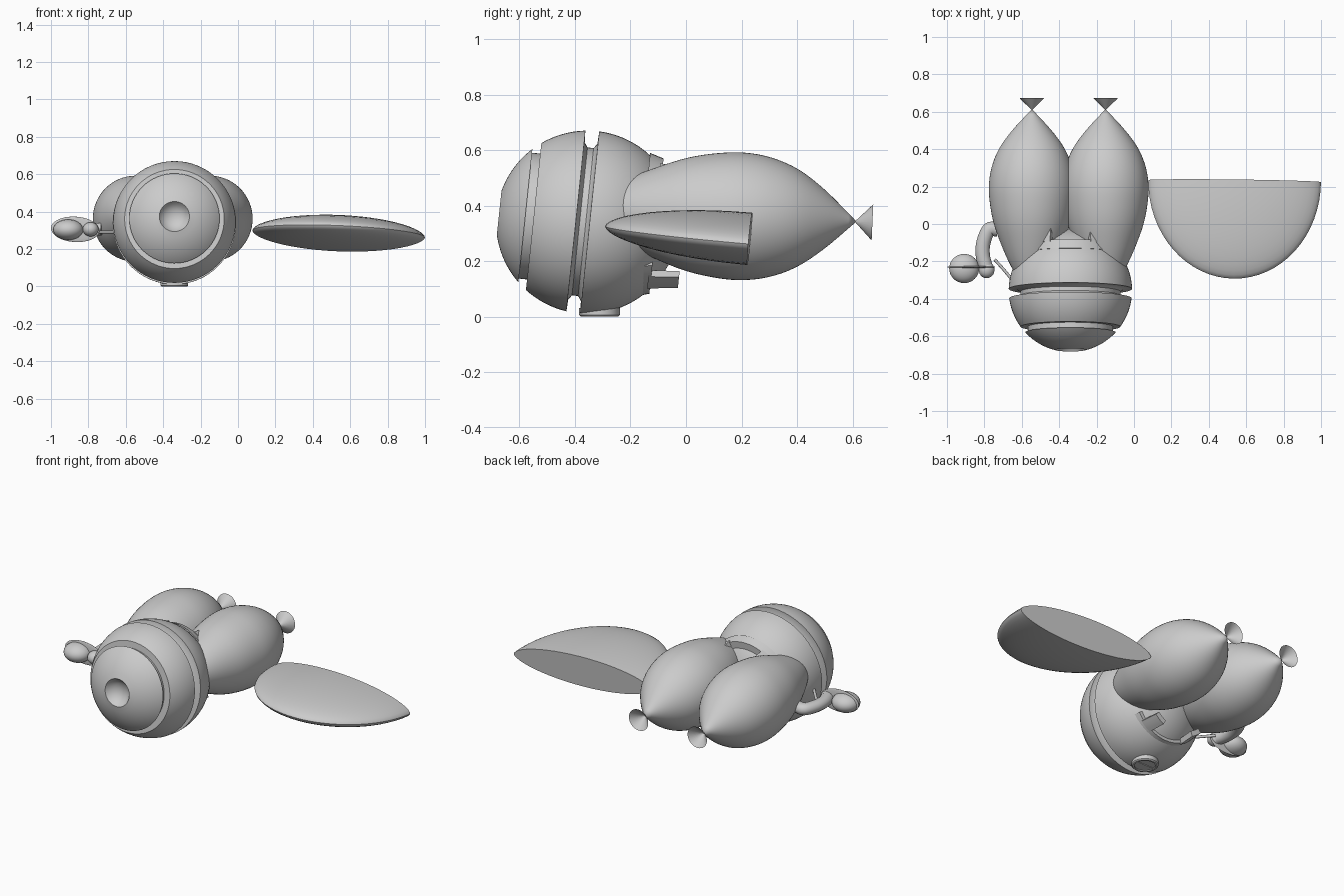
import bpy, bmesh, math
from mathutils import Vector, Matrix

cube = bpy.data.objects.get("Cube")
if cube:
    bpy.data.objects.remove(cube)

grey = bpy.data.materials.new("plain_grey")
grey.use_nodes = True
grey.diffuse_color = (0.6, 0.6, 0.6, 1)
grey.node_tree.nodes["Principled BSDF"].inputs["Base Color"].default_value = (0.6, 0.6, 0.6, 1)

TILT = math.radians(-6)
CX = -0.34                      # centre line of the hull
HULL = Vector((CX, -0.355, 0.34))
R = 0.33


def finish(name, bm, loc=(0, 0, 0), rot=(0, 0, 0), angle=35):
    mesh = bpy.data.meshes.new(name)
    bm.to_mesh(mesh)
    bm.free()
    ob = bpy.data.objects.new(name, mesh)
    bpy.context.collection.objects.link(ob)
    ob.location, ob.rotation_euler = loc, rot
    mesh.materials.append(grey)
    bpy.ops.object.select_all(action='DESELECT')
    ob.select_set(True)
    bpy.context.view_layer.objects.active = ob
    bpy.ops.object.shade_smooth_by_angle(angle=math.radians(angle))
    return ob


def lathe(name, profile, loc, rot=(0, 0, 0), steps=64):
    """Spin (y, radius) points around the local y axis."""
    bm = bmesh.new()
    verts = [bm.verts.new((r, y, 0)) for y, r in profile]
    edges = [bm.edges.new(pair) for pair in zip(verts, verts[1:])]
    bmesh.ops.spin(bm, geom=verts + edges, cent=(0, 0, 0), axis=(0, 1, 0),
                   angle=math.tau, steps=steps, use_merge=True)
    bmesh.ops.remove_doubles(bm, verts=bm.verts, dist=0.0002)
    bmesh.ops.recalc_face_normals(bm, faces=bm.faces)
    return finish(name, bm, loc, rot)


def arc(y0, y1, n):
    ys = [y0 + (y1 - y0) * i / n for i in range(n + 1)]
    return [(y, math.sqrt(max(R * R - y * y, 0))) for y in ys]


def ellipsoid(name, loc, radii, rot=(0, 0, 0)):
    bm = bmesh.new()
    bmesh.ops.create_uvsphere(bm, u_segments=32, v_segments=16, radius=1)
    bmesh.ops.scale(bm, vec=radii, verts=bm.verts)
    return finish(name, bm, loc, rot)


def smooth_curve(points, n=6):
    """Catmull-Rom through the points."""
    pts = [Vector(p) for p in points]
    pts = [pts[0] * 2 - pts[1]] + pts + [pts[-1] * 2 - pts[-2]]
    out = []
    for a, b, c, d in zip(pts, pts[1:], pts[2:], pts[3:]):
        for i in range(n):
            t = i / n
            out.append(b + (c - a) * t / 2 + (a * 2 - b * 5 + c * 4 - d) * t * t / 2
                       + (b * 3 - a - c * 3 + d) * t ** 3 / 2)
    return out + [pts[-2]]


# Round hull: two grooves and a dished nose
def back_angle(i, n):
    return math.pi / 2 * i / n


profile = [(R * math.cos(back_angle(i, 16)), R * math.sin(back_angle(i, 16))) for i in range(16)]
profile += [(0.008, R), (0.006, 0.285), (-0.006, 0.268), (-0.028, 0.268), (-0.04, 0.285)]
profile += arc(-0.042, -0.195, 10)
profile += [(-0.195, 0.228), (-0.225, 0.228)]
profile += arc(-0.225, -0.32, 10)
profile += [(-0.30, 0.068), (-0.282, 0.045), (-0.274, 0.02), (-0.272, 0)]
lathe("hull", profile, HULL, (TILT, 0, 0))

# Twin tapered engine bodies with flared nozzles
ENGINE = [(-0.32, 0), (-0.31, 0.04), (-0.27, 0.085), (-0.2, 0.125), (-0.1, 0.168),
          (0, 0.203), (0.1, 0.223), (0.2, 0.23), (0.3, 0.216), (0.4, 0.177),
          (0.5, 0.106), (0.615, 0)]
for side, x in (("left", -0.152), ("right", -0.546)):
    shape = [(p[0], max(p[1], 0)) for p in smooth_curve([(y, r, 0) for y, r in ENGINE], 4)]
    lathe(side + "_engine", shape, (x, 0, 0.37), (-0.045, 0, 0))
    lathe(side + "_nozzle", [(0, 0.002), (0.062, 0.065)], (x, 0.61, 0.342), (-0.045, 0, 0), 32)


# Collar bands with two tabs each, behind the hull above and below
def shell(name, a0, a1, y0, y1, inner, outer, steps):
    """Curved plate around the hull axis; angles from straight up."""
    bm = bmesh.new()
    ring = [bm.verts.new((math.sin(a0) * r, y, math.cos(a0) * r))
            for y, r in ((y0, inner), (y0, outer), (y1, outer - 0.015), (y1, inner - 0.015))]
    face = bm.faces.new(ring)
    res = bmesh.ops.spin(bm, geom=[face], cent=(0, 0, 0), axis=(0, 1, 0),
                         angle=a1 - a0, steps=steps)
    bm.faces.new([v for v in res["geom_last"] if isinstance(v, bmesh.types.BMVert)]) \
        if not any(isinstance(g, bmesh.types.BMFace) for g in res["geom_last"]) else None
    bmesh.ops.recalc_face_normals(bm, faces=bm.faces)
    return finish(name, bm, HULL + Vector((0, 0, 0.012)), (TILT, 0, 0))


for place, base in (("top", 0), ("bottom", math.pi)):
    shell(place + "_collar", base - 0.95, base + 0.95, 0.2, 0.25, 0.2, 0.26, 16)
    for side, s in (("left", 1), ("right", -1)):
        mid = base + s * 0.6
        shell(f"{place}_{side}_collar_tab", mid - 0.15, mid + 0.15, 0.24, 0.35, 0.222, 0.252, 4)

# Half-round wing with a lens section and flat rear face
bm = bmesh.new()
bmesh.ops.create_uvsphere(bm, u_segments=64, v_segments=24, radius=1)
cut = bmesh.ops.bisect_plane(bm, geom=bm.verts[:] + bm.edges[:] + bm.faces[:], dist=0.0001,
                             plane_co=(0, 0, 0), plane_no=(0, 1, 0), clear_outer=True)
bmesh.ops.holes_fill(bm, edges=[e for e in bm.edges if e.is_boundary])
for v in bm.verts:
    v.co.z *= abs(v.co.z) ** 0.15
bmesh.ops.scale(bm, vec=(0.462, 0.524, 0.093), verts=bm.verts)
finish("wing", bm, (0.538, 0.23, 0.28), (-0.087, 0.04, -0.012))

# Bottom hatch: rim, recessed lid and cross bar
hatch = (CX, -0.312, 0.0)
lathe("hatch_rim", [(0.0, 0.058), (0.0, 0.068), (0.006, 0.074), (0.03, 0.074),
                    (0.03, 0.058), (0.0, 0.058)], hatch, (math.pi / 2, 0, 0), 40)
lathe("hatch_lid", [(0.006, 0), (0.006, 0.06), (0.02, 0.06)], hatch, (math.pi / 2, 0, 0), 40)
bm = bmesh.new()
bmesh.ops.create_cube(bm, size=1, matrix=Matrix.Diagonal((0.12, 0.012, 0.006, 1)))
finish("hatch_bar", bm, (CX, -0.312, 0.005))

# Side pod: thin plate with two round lobes
ellipsoid("pod_plate", (-0.87, -0.23, 0.305), (0.13, 0.007, 0.068), (0, 0.06, 0))
ellipsoid("pod_large_lobe", (-0.908, -0.238, 0.303), (0.08, 0.078, 0.055))
ellipsoid("pod_small_lobe", (-0.788, -0.245, 0.305), (0.042, 0.045, 0.038))


# Bent arm and strut holding the pod
def tube(name, points, radius, flat=1.0):
    curve = bpy.data.curves.new(name, 'CURVE')
    curve.dimensions = '3D'
    curve.bevel_depth, curve.bevel_resolution, curve.use_fill_caps = radius, 4, True
    path = smooth_curve(points)
    spline = curve.splines.new('POLY')
    spline.points.add(len(path) - 1)
    for point, co in zip(spline.points, path):
        point.co = (*co, 1)
    temp = bpy.data.objects.new(name + "_path", curve)
    bpy.context.collection.objects.link(temp)
    bpy.context.view_layer.update()
    bm = bmesh.new()
    bm.from_mesh(temp.to_mesh())
    temp.to_mesh_clear()
    bpy.data.objects.remove(temp)
    z = points[0][2]
    for v in bm.verts:
        v.co.z = z + (v.co.z - z) * flat
    finish(name, bm)


tube("pod_arm", [(-0.73, -0.03, 0.305), (-0.775, -0.03, 0.305), (-0.805, -0.1, 0.305),
                 (-0.808, -0.17, 0.305), (-0.79, -0.24, 0.305)], 0.038, 0.9)
tube("pod_strut", [(-0.745, -0.19, 0.29), (-0.7, -0.24, 0.29), (-0.65, -0.3, 0.29)], 0.008)
